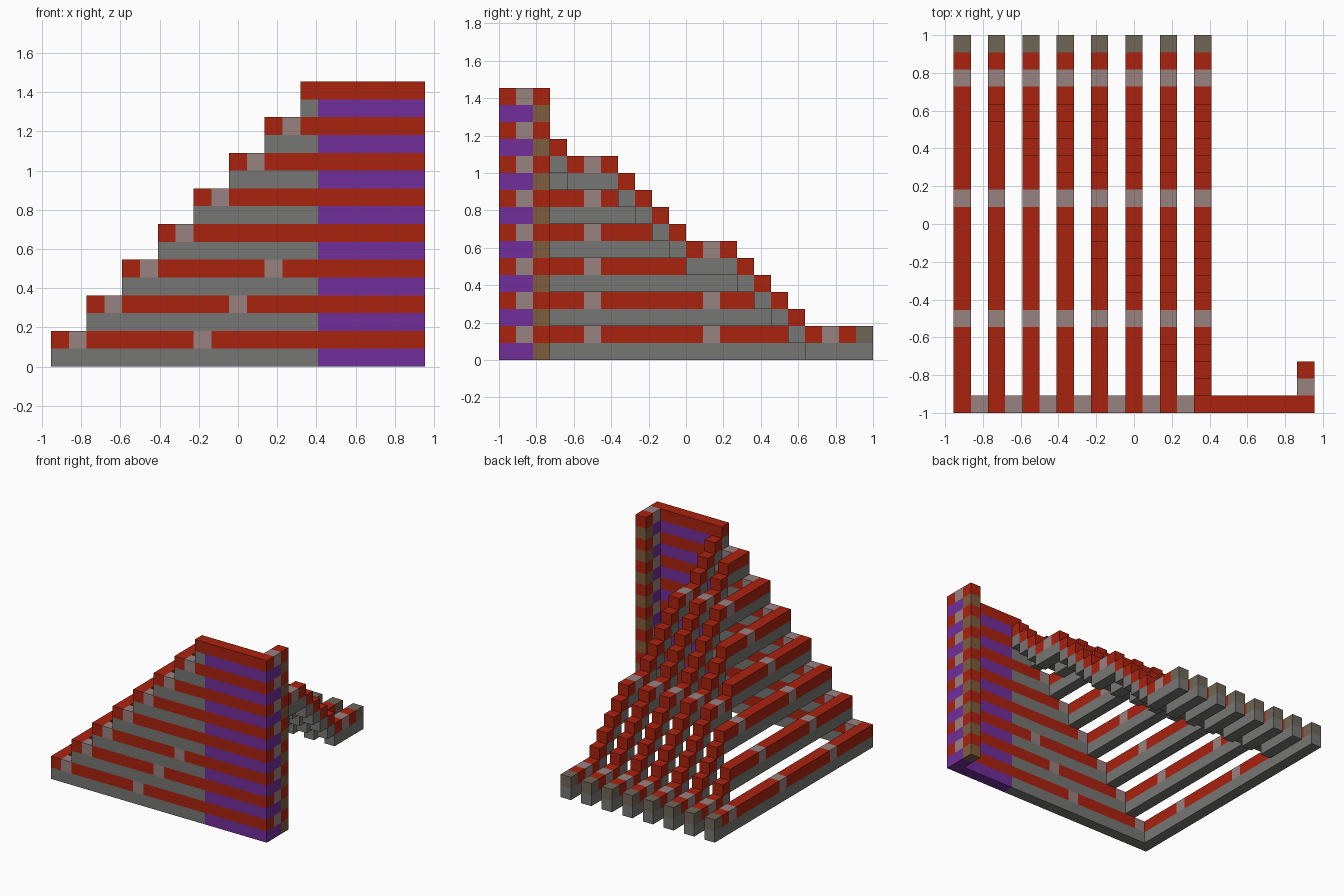
import bpy
import bmesh
from itertools import groupby
from mathutils import Matrix, Vector

cube = bpy.data.objects.get("Cube")
if cube:
    bpy.data.objects.remove(cube, do_unlink=True)

U = 1 / 11                       # edge of one block
NX, NY, LEVELS = 21, 22, 8       # blocks across, blocks deep, wall levels


def srgb(r, g, b):
    return tuple((c / 255 / 12.92) if c < 11 else ((c / 255 + 0.055) / 1.055) ** 2.4
                 for c in (r, g, b)) + (1.0,)


COLOURS = {
    "red": srgb(170, 34, 15),
    "grey": srgb(118, 118, 116),
    "purple": srgb(113, 46, 155),
    "pinkish_grey": srgb(152, 130, 128),
    "brown": srgb(127, 93, 60),
    "olive": srgb(112, 102, 86),
}
NAMES = list(COLOURS)
MATERIALS = []
for name, colour in COLOURS.items():
    mat = bpy.data.materials.new(name)
    mat.use_nodes = True
    mat.diffuse_color = colour
    bsdf = mat.node_tree.nodes["Principled BSDF"]
    bsdf.inputs["Base Color"].default_value = colour
    bsdf.inputs["Roughness"].default_value = 0.9
    MATERIALS.append(mat)


def box(bm, start, size, colour):
    """Add a box given in block units, with one colour."""
    centre = Vector([s + d / 2 for s, d in zip(start, size)])
    centre = (centre - Vector((NX / 2, NY / 2, 0))) * U
    scale = Matrix.Diagonal(Vector(size) * U).to_4x4()
    made = bmesh.ops.create_cube(bm, size=1, matrix=Matrix.Translation(centre) @ scale)
    for face in {f for v in made["verts"] for f in v.link_faces}:
        face.material_index = NAMES.index(colour)


def finish(bm, name):
    mesh = bpy.data.meshes.new(name)
    bm.to_mesh(mesh)
    bm.free()
    for mat in MATERIALS:
        mesh.materials.append(mat)
    bpy.context.collection.objects.link(bpy.data.objects.new(name, mesh))


def runs(first, last, key):
    """Group neighbouring blocks that share a key: (key, start, length)."""
    for value, group in groupby(range(first, last), key):
        group = list(group)
        yield value, group[0], len(group)


# Stepped front wall: a grey and purple course under a red course per level
bm = bmesh.new()
for k in range(LEVELS):
    spacers = {2 * k + 1} if k < LEVELS - 1 else set()
    if k < 3:
        spacers.add(2 * k + 8)
    for colour, x, n in runs(2 * k, NX, lambda i: "grey" if i < 15 else "purple"):
        box(bm, (x, 0, 2 * k), (n, 1, 1), colour)
    for colour, x, n in runs(2 * k, NX, lambda i: "pinkish_grey" if i in spacers else "red"):
        box(bm, (x, 0, 2 * k + 1), (n, 1, 1), colour)
finish(bm, "front_wall")

# Corner post behind the tall end of the wall
bm = bmesh.new()
for k in range(LEVELS):
    for y, low, high in ((1, "purple", "pinkish_grey"), (2, "brown", "red")):
        box(bm, (NX - 1, y, 2 * k), (1, 1, 1), low)
        box(bm, (NX - 1, y, 2 * k + 1), (1, 1, 1), high)
finish(bm, "corner_post")

# Staircase profile: one block down per block back, with three flat landings
LANDINGS = (4, 11, 18)
profile = []
height = 2 * LEVELS
for y in range(NY):
    profile.append(height)
    on_landing = any(a <= y < a + 2 for a in LANDINGS) or y >= LANDINGS[-1]
    height -= 0 if on_landing else 1


def top_colour(y):
    if y == NY - 1:
        return "olive"
    return "pinkish_grey" if y - 1 in LANDINGS else "red"


# Beams run back level from each wall step, then descend the staircase
for k in range(LEVELS):
    bm = bmesh.new()

    def top(y):
        return min(2 * k + 2, profile[y])

    for h, y, n in runs(1, NY, top):
        box(bm, (2 * k, y, h - 2), (1, n, 1), "grey")
    for (h, colour), y, n in runs(1, NY, lambda i: (top(i), top_colour(i))):
        box(bm, (2 * k, y, h - 1), (1, n, 1), colour)
    finish(bm, f"stair_beam_{k + 1}")
